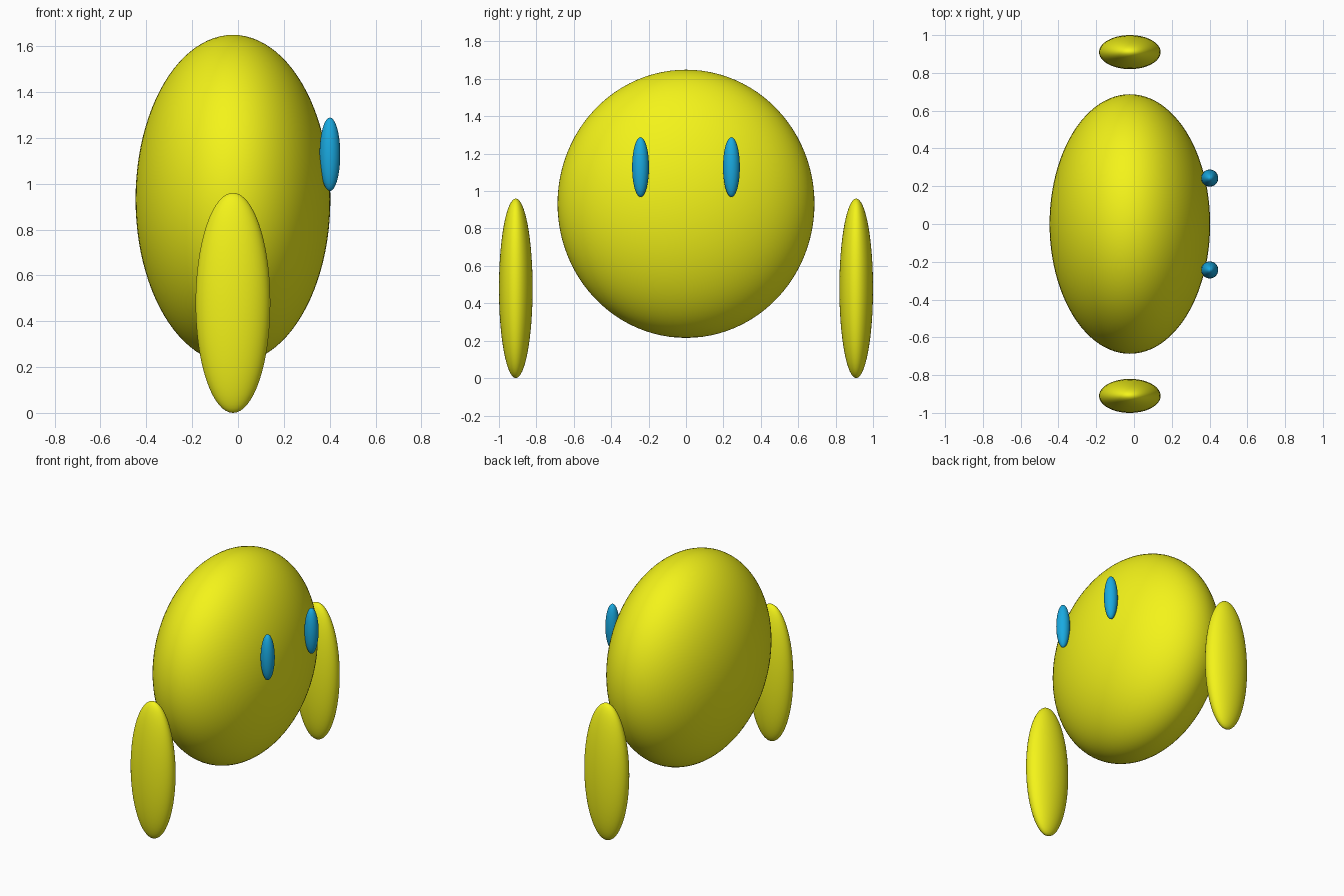
import bpy

if "Cube" in bpy.data.objects:
    bpy.data.objects.remove(bpy.data.objects["Cube"])


def material(name, color):
    mat = bpy.data.materials.new(name)
    mat.diffuse_color = color
    mat.use_nodes = True
    mat.node_tree.nodes["Principled BSDF"].inputs["Base Color"].default_value = mat.diffuse_color
    return mat


def ellipsoid(name, center, radii, mat, segments=64, rings=32):
    bpy.ops.mesh.primitive_uv_sphere_add(segments=segments, ring_count=rings,
                                         radius=1, location=center)
    obj = bpy.context.object
    obj.name = name
    obj.scale = radii
    bpy.ops.object.transform_apply(location=False, rotation=False, scale=True)
    bpy.ops.object.shade_smooth()
    obj.data.materials.append(mat)
    return obj


yellow = material("yellow", (0.9, 0.9, 0.01, 1))
blue = material("blue", (0.01, 0.4, 0.75, 1))

# Large flattened body
ellipsoid("body", (-0.022, 0, 0.932), (0.425, 0.687, 0.717), yellow, 96, 48)

# Floating side limbs and eyes, one of each per side
for side, label in ((-1, "right"), (1, "left")):
    ellipsoid(f"{label}_limb", (-0.022, side * 0.91, 0.48),
              (0.163, 0.09, 0.48), yellow)
    ellipsoid(f"{label}_eye", (0.401, side * 0.243, 1.128),
              (0.045, 0.045, 0.16), blue)
